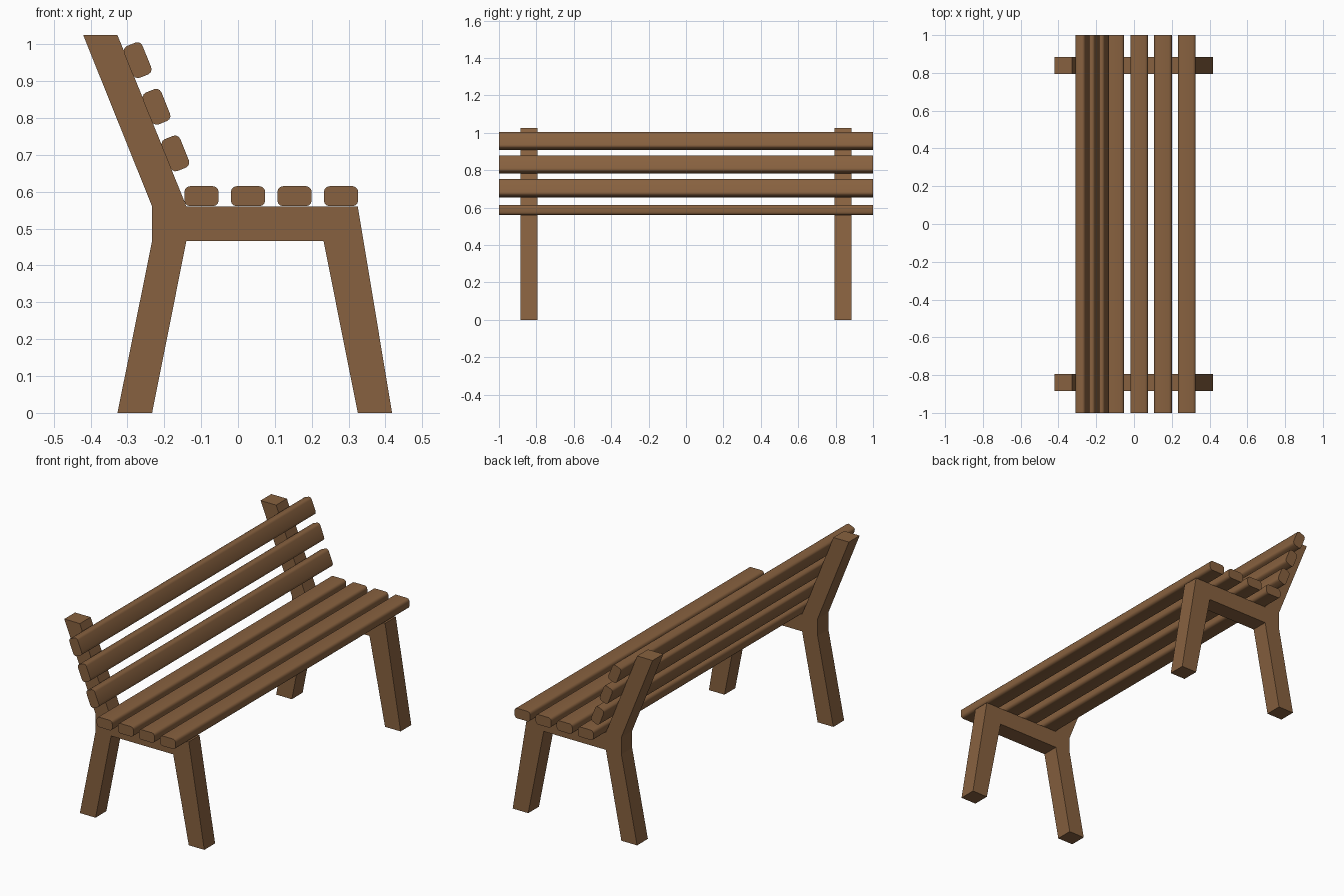
import bpy, bmesh, math
from mathutils import Matrix

if "Cube" in bpy.data.objects:
    bpy.data.objects.remove(bpy.data.objects["Cube"])

wood = bpy.data.materials.new("brown wood")
wood.diffuse_color = (0.245, 0.12, 0.05, 1)
wood.use_nodes = True
wood.node_tree.nodes["Principled BSDF"].inputs["Base Color"].default_value = wood.diffuse_color


def add_object(name, bm):
    bmesh.ops.recalc_face_normals(bm, faces=bm.faces[:])
    me = bpy.data.meshes.new(name)
    bm.to_mesh(me)
    bm.free()
    me.materials.append(wood)
    ob = bpy.data.objects.new(name, me)
    bpy.context.collection.objects.link(ob)
    return ob


def side_frame(name, y0, y1):
    # legs, seat rail and leaning back post in one extruded outline
    outline = [(-0.42, 1.025), (-0.327, 1.025), (-0.14, 0.56), (0.325, 0.56),
               (0.418, 0), (0.325, 0), (0.232, 0.467), (-0.14, 0.467),
               (-0.233, 0), (-0.327, 0), (-0.233, 0.467), (-0.233, 0.56)]
    bm = bmesh.new()
    face = bm.faces.new([bm.verts.new((x, y0, z)) for x, z in outline])
    ext = bmesh.ops.extrude_face_region(bm, geom=[face])
    bmesh.ops.translate(bm, vec=(0, y1 - y0, 0),
                        verts=[v for v in ext["geom"] if isinstance(v, bmesh.types.BMVert)])
    add_object(name, bm)


def slat(name, x, z, tilt=0.0):
    # long plank with rounded long edges and flat ends
    bm = bmesh.new()
    bmesh.ops.create_cube(bm, size=1)
    bmesh.ops.scale(bm, vec=(0.093, 2.0, 0.054), verts=bm.verts[:])
    long_edges = [e for e in bm.edges if abs(e.verts[0].co.y - e.verts[1].co.y) > 1]
    bmesh.ops.bevel(bm, geom=long_edges, offset=0.015, segments=3, profile=0.5, affect='EDGES')
    bmesh.ops.transform(bm, verts=bm.verts[:],
                        matrix=Matrix.Translation((x, 0, z)) @ Matrix.Rotation(tilt, 4, 'Y'))
    ob = add_object(name, bm)
    bpy.ops.object.select_all(action='DESELECT')
    ob.select_set(True)
    bpy.context.view_layer.objects.active = ob
    bpy.ops.object.shade_smooth_by_angle(angle=math.radians(40))


# two side frames
side_frame("front_side_frame", -0.885, -0.793)
side_frame("back_side_frame", 0.793, 0.885)

# seat slats
for i in range(4):
    slat(f"seat_slat_{i + 1}", -0.099 + i * 0.1262, 0.588)

# backrest slats, leaning with the posts
lean = math.atan2(0.465, 0.187)
for i in range(3):
    slat(f"back_slat_{i + 1}", -0.170 - i * 0.0512, 0.704 + i * 0.1265, lean)
